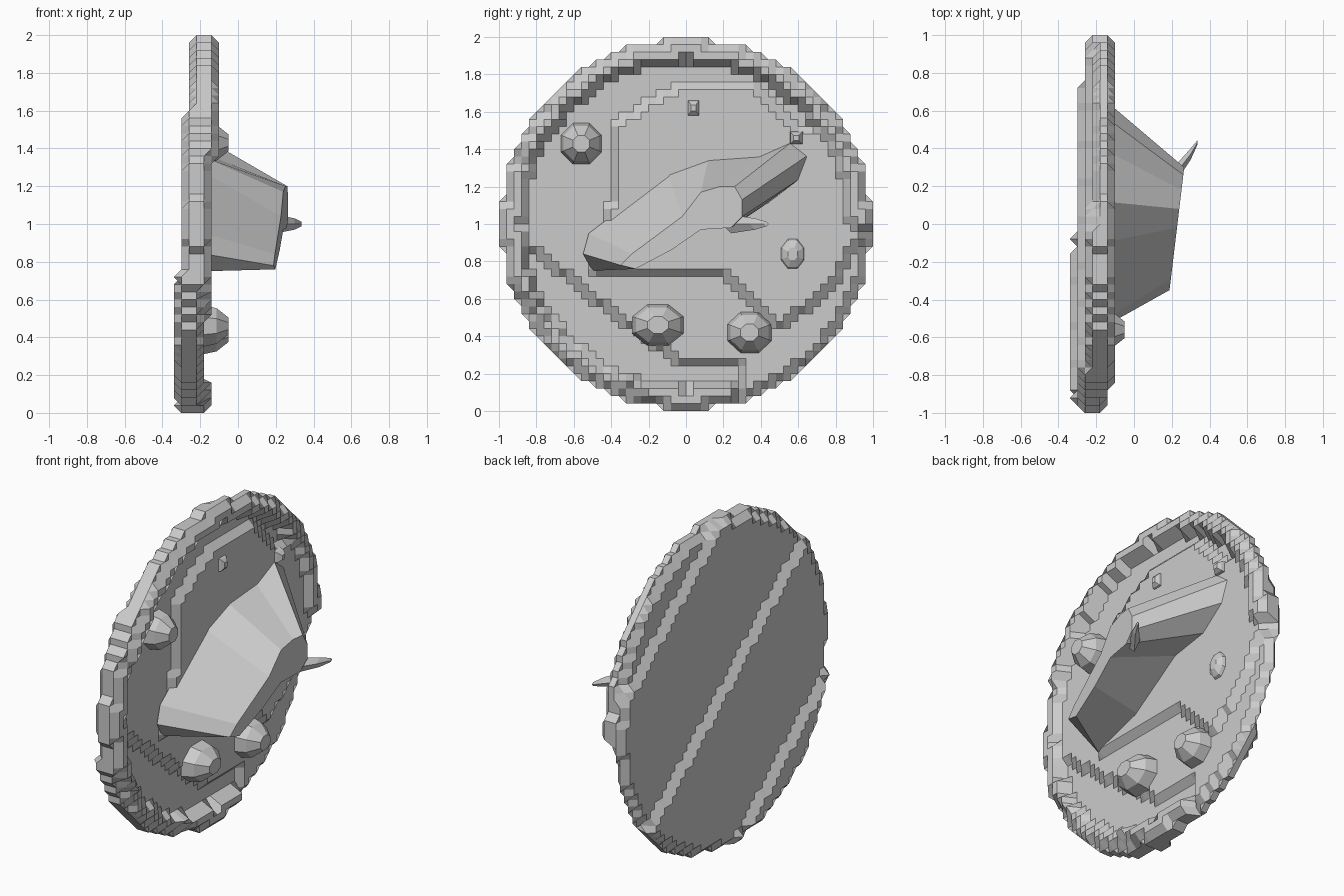
import bpy, bmesh, math

if "Cube" in bpy.data.objects:
    bpy.data.objects.remove(bpy.data.objects["Cube"])

stone = bpy.data.materials.new("pale grey")
stone.diffuse_color = (0.6, 0.6, 0.6, 1)
stone.use_nodes = True
stone.node_tree.nodes["Principled BSDF"].inputs["Base Color"].default_value = stone.diffuse_color
STEP = 0.04


def add_object(name, bm):
    bmesh.ops.recalc_face_normals(bm, faces=bm.faces)
    mesh = bpy.data.meshes.new(name)
    bm.to_mesh(mesh)
    bm.free()
    mesh.materials.append(stone)
    obj = bpy.data.objects.new(name, mesh)
    bpy.context.collection.objects.link(obj)
    return obj


def loft(name, rings):
    """Join rings of (x, y, z) points and cap both ends."""
    bm = bmesh.new()
    vs = [[bm.verts.new(p) for p in ring] for ring in rings]
    n = len(vs[0])
    for a, b in zip(vs, vs[1:]):
        for i in range(n):
            j = (i + 1) % n
            bm.faces.new((a[i], a[j], b[j], b[i]))
    bm.faces.new(vs[0][::-1])
    bm.faces.new(vs[-1])
    return add_object(name, bm)


def inside(y, z, poly):
    hit = False
    for (y1, z1), (y2, z2) in zip(poly, poly[1:] + poly[:1]):
        if (z1 > z) != (z2 > z) and y < (y2 - y1) * (z - z1) / (z2 - z1) + y1:
            hit = not hit
    return hit


# Raised terrace on the front of the disc (y, z from the centre)
TERRACE = [(-.5, -.25), (-.38, .15), (-.36, .55), (0, .76), (.35, .75),
           (.6, .52), (.97, .4), (.97, 0), (.8, -.3), (.5, -.57),
           (.2, -.27), (-.1, -.27)]


def back_x(y, z):
    u = z + 0.81 * y
    x = -.34 if u < -1.02 else -.30 if u < 0 else -.26 if u < 1 else -.22
    return x + (STEP if math.hypot(y, z) > .965 else 0)


def front_x(y, z):
    u, r = z + 0.81 * y, math.hypot(y, z)
    if r > .88 and not (y > .25 and z < 0):          # raised rim
        x = -.10 if u > -.35 and z > -.28 else -.14 if u > -1.1 else -.18
    elif inside(y, z, TERRACE):
        x = -.14
    elif y < .3 and z < max(-.72, -.77 - .77 * y):   # lowest step
        x = -.22
    else:
        x = -.18
    return x - (STEP if r > .965 else 0)


# Stepped disc with rim, on a square grid
bm = bmesh.new()
N = 25
front, back, edges = {}, {}, set()
for i in range(-N, N + 1):
    for j in range(-N, N + 1):
        y, z = i * STEP, j * STEP
        if math.hypot(y, z) <= 1.012:
            front[i, j] = bm.verts.new((front_x(y, z), y, z + 1))
            back[i, j] = bm.verts.new((back_x(y, z), y, z + 1))
for i in range(-N, N):
    for j in range(-N, N):
        cell = [c for c in ((i, j), (i + 1, j), (i + 1, j + 1), (i, j + 1)) if c in front]
        if len(cell) >= 3:
            bm.faces.new([front[c] for c in cell])
            bm.faces.new([back[c] for c in cell[::-1]])
            edges.update(zip(cell, cell[1:] + cell[:1]))
for a, b in edges:
    if (b, a) not in edges:
        bm.faces.new((front[b], front[a], back[a], back[b]))
bmesh.ops.delete(bm, geom=[v for v in bm.verts if not v.link_faces], context='VERTS')
add_object("stepped_disc", bm)

# Slanted wedge rising from the disc
base = [(-.55, .84), (-.52, .95), (-.1, 1.27), (.12, 1.35), (.4, 1.37), (.58, 1.45),
        (.67, 1.38), (.62, 1.25), (.45, 1.12), (.2, 1.08), (-.15, .85), (-.5, .75)]
tip = [(-.35, .78), (-.29, .84), (-.02, 1.04), (.08, 1.17), (.18, 1.2), (.26, 1.2),
       (.3, 1.13), (.3, 1.04), (.24, .98), (.08, .97), (-.08, .86), (-.27, .76)]
loft("wedge", [[(-.17, y, z) for y, z in base],
               [(.23 + .12 * y, y, z) for y, z in tip]])

# Thin spike at the wedge's end
loft("spike", [[(x, y + r * dy, z + r * dz) for dy, dz in ((-1, 0), (0, -1), (1, 0), (0, 1))]
               for x, y, z, r in ((.2, .24, 1.0, .05), (.3, .37, 1.0, .03), (.335, .43, 1.0, .012))])


def bump(name, y, z, ry, rz, x0, x1, n=8):
    rings = []
    for t, s in ((0, 1), (.55, .85), (1, .4)):
        rings.append([(x0 + (x1 - x0) * t,
                       y + ry * s * math.cos(math.tau * (k + .5) / n),
                       z + rz * s * math.sin(math.tau * (k + .5) / n)) for k in range(n)])
    loft(name, rings)


# Bumps scattered over the front
bump("lower_left_bump", -.15, .46, .15, .12, -.19, -.05)
bump("lower_right_bump", .34, .42, .13, .12, -.19, -.05)
bump("side_bump", .57, .84, .07, .09, -.15, -.10)
bump("top_bump", .04, 1.62, .045, .06, -.15, -.11, 4)
bump("rim_bump", -.56, 1.43, .12, .12, -.19, -.05)
bump("ridge_bump", .59, 1.46, .05, .05, -.15, -.10, 4)
